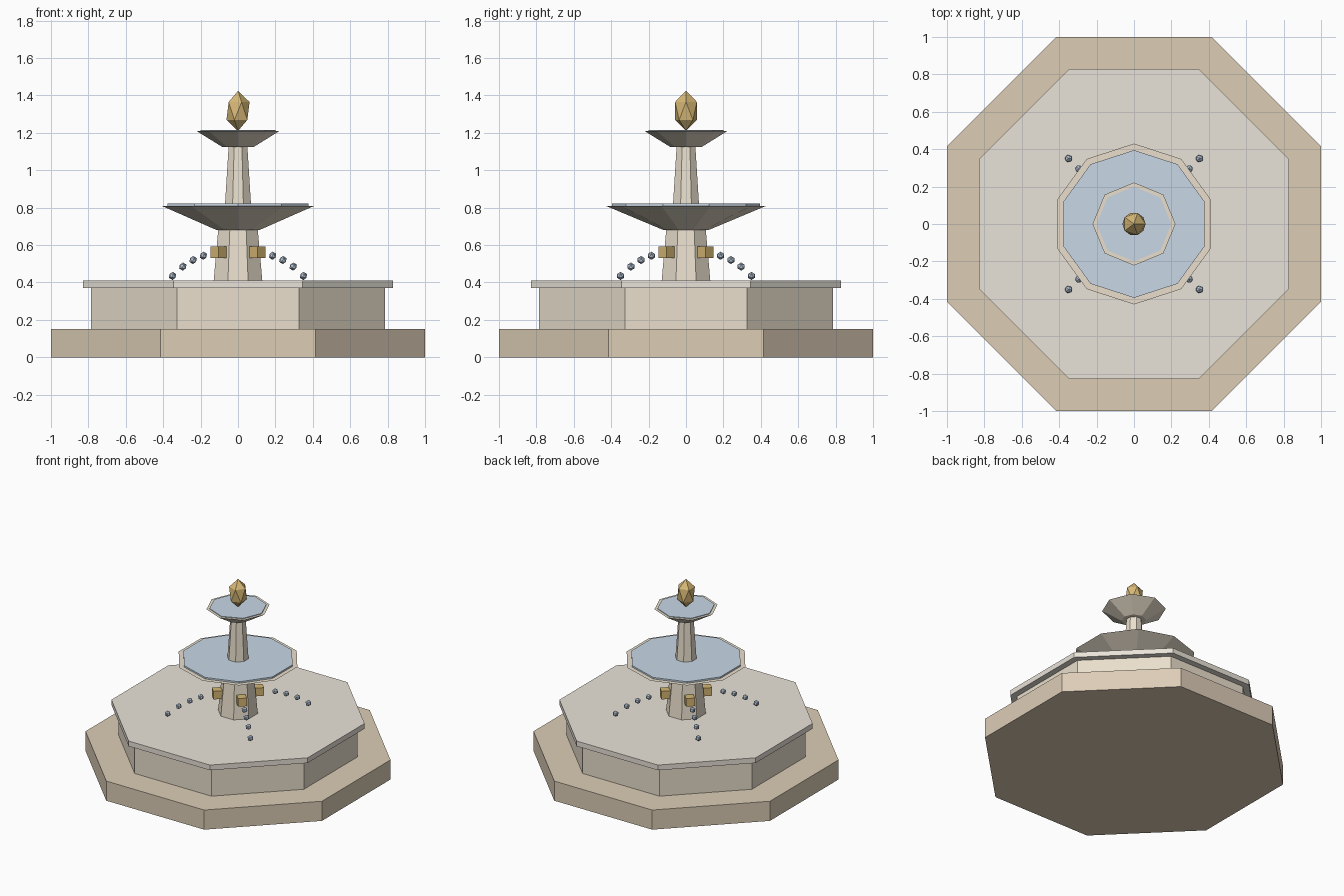
import bpy
from math import pi, cos, sin

if "Cube" in bpy.data.objects:
    bpy.data.objects.remove(bpy.data.objects["Cube"])


def material(name, rgb):
    m = bpy.data.materials.new(name)
    m.diffuse_color = (*rgb, 1)
    m.use_nodes = True
    m.node_tree.nodes["Principled BSDF"].inputs["Base Color"].default_value = m.diffuse_color
    return m


SAND = material("sandstone", (0.72, 0.61, 0.47))
STONE = material("limestone", (0.82, 0.74, 0.61))
CAP = material("coping_stone", (0.82, 0.77, 0.69))
WATER = material("water", (0.58, 0.69, 0.80))
DROP = material("drop_water", (0.48, 0.58, 0.70))
BRASS = material("brass", (0.68, 0.48, 0.18))


def lathe(name, sides, profile, start, mat):
    """Faceted solid turned from (radius, z) points, closed at both ends."""
    verts = [(r * cos(start + 2 * pi * i / sides), r * sin(start + 2 * pi * i / sides), z)
             for r, z in profile for i in range(sides)]
    faces = [(k * sides + i, k * sides + (i + 1) % sides,
              (k + 1) * sides + (i + 1) % sides, (k + 1) * sides + i)
             for k in range(len(profile) - 1) for i in range(sides)]
    faces.append(tuple(reversed(range(sides))))
    faces.append(tuple(range(len(verts) - sides, len(verts))))
    mesh = bpy.data.meshes.new(name)
    mesh.from_pydata(verts, [], faces)
    mesh.materials.append(mat)
    obj = bpy.data.objects.new(name, mesh)
    bpy.context.collection.objects.link(obj)
    return obj


def octagon(name, a0, a1, z0, z1, mat):
    """Octagonal block with flats on the axes, sized by half width."""
    c = cos(pi / 8)
    return lathe(name, 8, [(a0 / c, z0), (a1 / c, z1)], pi / 8, mat)


def ico(name, loc, scale, mat):
    bpy.ops.mesh.primitive_ico_sphere_add(subdivisions=1, radius=1, location=loc)
    obj = bpy.context.object
    obj.name, obj.scale = name, scale
    obj.data.materials.append(mat)


# Plinth and pool
octagon("plinth", 1.0, 1.0, 0, 0.15, SAND)
octagon("pool_wall", 0.785, 0.785, 0.15, 0.37, STONE)
octagon("pool_coping", 0.83, 0.83, 0.37, 0.41, CAP)

# Columns
octagon("lower_column", 0.13, 0.105, 0.41, 0.69, STONE)
octagon("upper_column", 0.07, 0.05, 0.81, 1.13, STONE)

# Bowls and the water in them
lathe("lower_bowl", 10, [(0.12, 0.68), (0.43, 0.81)], pi / 2, STONE)
lathe("lower_water", 10, [(0.395, 0.805), (0.395, 0.822)], pi / 2, WATER)
lathe("upper_bowl", 8, [(0.085, 1.125), (0.222, 1.21)], 0, STONE)
lathe("upper_water", 8, [(0.20, 1.205), (0.20, 1.215)], 0, WATER)

# Finial
ico("finial", (0, 0, 1.317), (0.069, 0.069, 0.107), BRASS)

# Spouts with arcs of drops on the diagonals
ARC = [(0.185, 0.543), (0.24, 0.52), (0.295, 0.485), (0.35, 0.435)]
for sx in (-1, 1):
    for sy in (-1, 1):
        bpy.ops.mesh.primitive_cube_add(size=1, location=(sx * 0.104, sy * 0.104, 0.562),
                                        rotation=(0, 0, pi / 4))
        spout = bpy.context.object
        spout.name, spout.scale = "spout", (0.062, 0.062, 0.062)
        spout.data.materials.append(BRASS)
        for d, z in ARC:
            ico("water_drop", (sx * d, sy * d, z), (0.022,) * 3, DROP)
